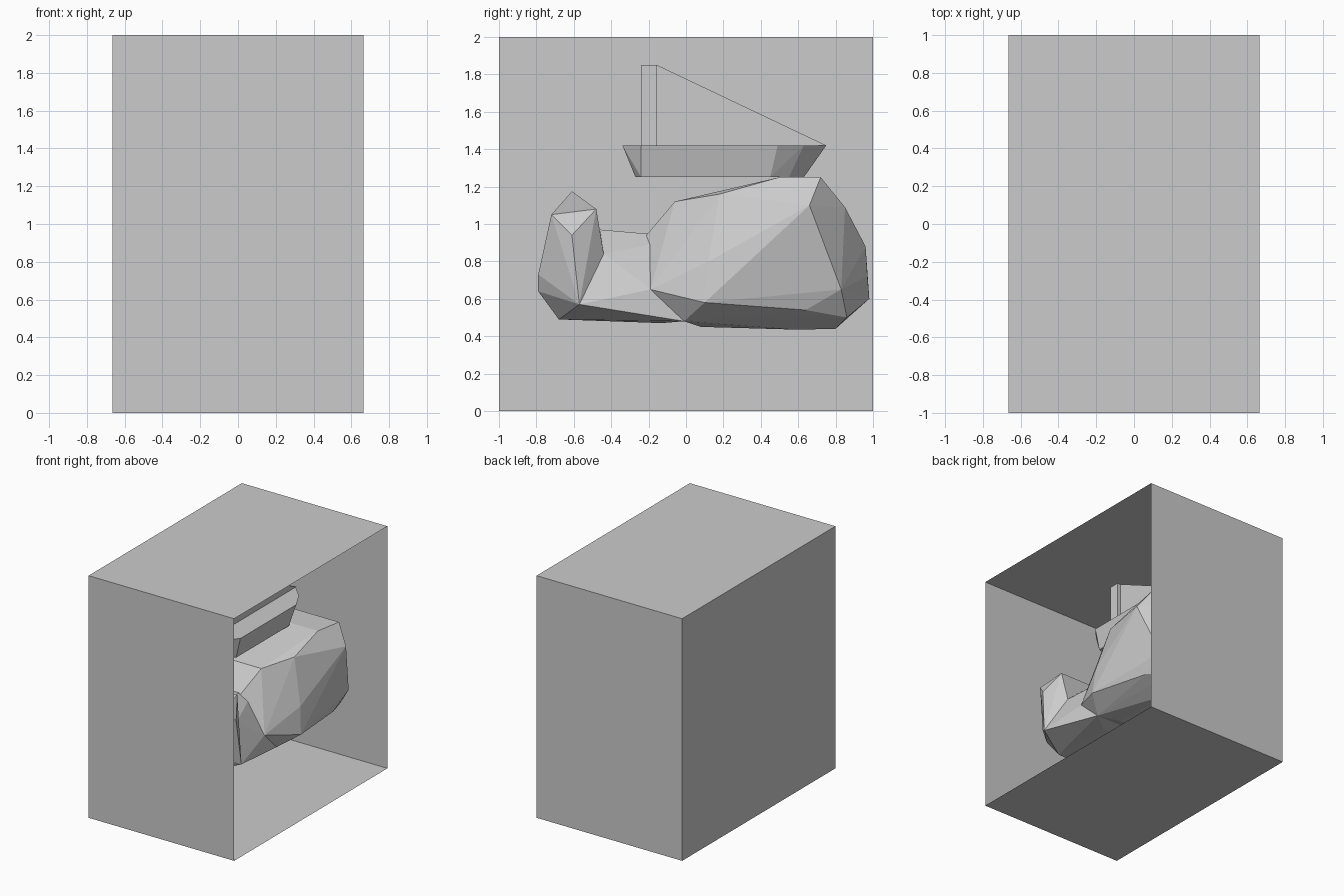
import bpy, bmesh

if "Cube" in bpy.data.objects:
    bpy.data.objects.remove(bpy.data.objects["Cube"])


def finish(bm, name):
    bmesh.ops.recalc_face_normals(bm, faces=bm.faces[:])
    mesh = bpy.data.meshes.new(name)
    bm.to_mesh(mesh)
    bm.free()
    obj = bpy.data.objects.new(name, mesh)
    bpy.context.collection.objects.link(obj)
    return obj


def box(name, lo, hi, open_right=False):
    bm = bmesh.new()
    bmesh.ops.create_cube(bm, size=1)
    for v in bm.verts:
        v.co = [lo[i] + (v.co[i] + 0.5) * (hi[i] - lo[i]) for i in range(3)]
    bmesh.ops.recalc_face_normals(bm, faces=bm.faces[:])
    if open_right:
        bmesh.ops.delete(bm, geom=[f for f in bm.faces if f.normal.x > 0.9],
                         context='FACES_ONLY')
        mesh = bpy.data.meshes.new(name)
        bm.to_mesh(mesh)
        bm.free()
        bpy.context.collection.objects.link(bpy.data.objects.new(name, mesh))
        return
    finish(bm, name)


def faceted_lump(name, half):
    """Convex faceted solid from points mirrored across x = 0."""
    bm = bmesh.new()
    for x, y, z in half:
        bm.verts.new((x, y, z))
        if x > 0:
            bm.verts.new((-x, y, z))
    res = bmesh.ops.convex_hull(bm, input=bm.verts[:])
    loose = [v for v in bm.verts if not v.link_faces]
    bmesh.ops.delete(bm, geom=loose, context='VERTS')
    return finish(bm, name)


# Display case, open on the right
box("case", (-0.665, -1, 0), (0.665, 1, 2), open_right=True)

# Cloud: tall end, low saddle and large body
faceted_lump("cloud_end", [
    (.26, -.79, .73), (.22, -.79, .64), (.19, -.68, .49), (.43, -.57, .57),
    (.345, -.72, 1.05), (.33, -.48, 1.08), (.41, -.61, .94), (.30, -.44, .84),
    (.05, -.61, 1.175), (.22, -.4, .52)])
faceted_lump("cloud_saddle", [
    (.43, -.57, .57), (.30, -.44, .84), (.15, -.46, .97), (.165, -.22, .93),
    (.375, -.19, .65), (.36, -.01, .48), (.2, -.4, .52), (.2, -.13, .47),
    (.19, -.68, .49), (.165, 0, .93)])
faceted_lump("cloud_body", [
    (.165, -.22, .93), (.375, -.19, .65), (.255, -.06, 1.12), (.39, .18, 1.16),
    (.38, .5, 1.25), (.42, .72, 1.25), (.525, .66, 1.1), (.495, .48, .9),
    (.485, .12, .8), (.505, .10, .58), (.36, -.01, .48), (.42, .64, .54),
    (.43, .83, .65), (.33, .86, .5), (.15, .98, .6), (.2, .97, .72),
    (.2, .96, .88), (.33, .85, 1.09), (.2, .08, .45), (.22, .6, .435),
    (.2, .8, .44)])

# Boat hull: flat bottom and deck, pointed bow
faceted_lump("boat_hull", [
    (.10, -.34, 1.42), (.19, -.24, 1.42), (.19, .49, 1.42), (.115, .63, 1.42),
    (0, .75, 1.42), (.08, -.27, 1.25), (.15, -.24, 1.25), (.15, .45, 1.25),
    (.09, .55, 1.25), (0, .63, 1.25)])

# Mast
box("mast", (-.035, -.24, 1.42), (.035, -.155, 1.85))

# Triangular sail
bm = bmesh.new()
profile = [bm.verts.new((-.008, y, z))
           for y, z in ((-.155, 1.42), (.75, 1.42), (-.155, 1.85))]
face = bm.faces.new(profile)
ext = bmesh.ops.extrude_face_region(bm, geom=[face])
for v in ext["geom"]:
    if isinstance(v, bmesh.types.BMVert):
        v.co.x = .008
finish(bm, "sail")
